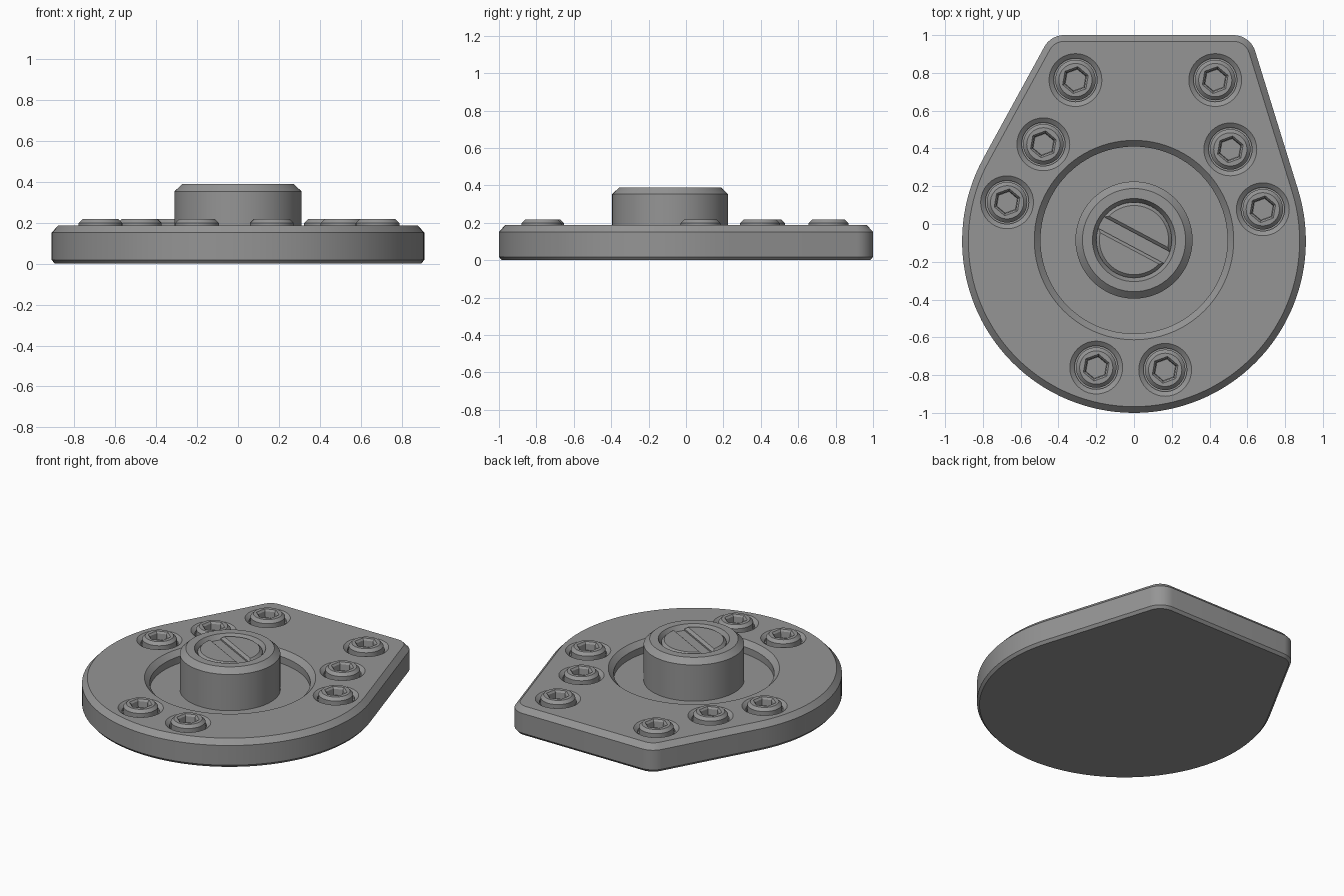
import bpy, bmesh
from math import sin, cos, pi, radians

if "Cube" in bpy.data.objects:
    bpy.data.objects.remove(bpy.data.objects["Cube"])

CY, R = -0.09, 0.91          # main disc centre and radius
FLOOR, TOP = 0.107, 0.187    # recess floor and plate top

# Dark grey finish
grey = bpy.data.materials.new("dark_grey")
grey.diffuse_color = (0.3, 0.3, 0.3, 1)
grey.use_nodes = True
grey.node_tree.nodes["Principled BSDF"].inputs["Base Color"].default_value = grey.diffuse_color


def add_object(name, bm):
    bmesh.ops.recalc_face_normals(bm, faces=bm.faces[:])
    me = bpy.data.meshes.new(name)
    bm.to_mesh(me)
    bm.free()
    me.materials.append(grey)
    ob = bpy.data.objects.new(name, me)
    bpy.context.collection.objects.link(ob)
    return ob


def loft(name, rings):
    """Skin closed rings of points and cap both ends."""
    bm = bmesh.new()
    loops = [[bm.verts.new(p) for p in ring] for ring in rings]
    n = len(loops[0])
    for a, b in zip(loops, loops[1:]):
        for i in range(n):
            j = (i + 1) % n
            bm.faces.new((a[i], a[j], b[j], b[i]))
    bm.faces.new(loops[0][::-1])
    bm.faces.new(loops[-1])
    return add_object(name, bm)


def lathe(name, profile, x, y, n=64, turn=0.0):
    """Revolve (radius, z) pairs about a vertical axis at x, y."""
    return loft(name, [[(x + r * cos(turn + 2 * pi * i / n),
                         y + r * sin(turn + 2 * pi * i / n), z)
                        for i in range(n)] for r, z in profile])


def cut(ob, cutters):
    for c in cutters:
        m = ob.modifiers.new("cut", 'BOOLEAN')
        m.operation, m.solver, m.object = 'DIFFERENCE', 'EXACT', c
    dg = bpy.context.evaluated_depsgraph_get()
    me = bpy.data.meshes.new_from_object(ob.evaluated_get(dg))
    ob.modifiers.clear()
    ob.data = me
    for c in cutters:
        bpy.data.objects.remove(c)


def smooth(ob):
    bpy.ops.object.select_all(action='DESELECT')
    ob.select_set(True)
    bpy.context.view_layer.objects.active = ob
    bpy.ops.object.shade_smooth_by_angle(angle=radians(25))


# Plate outline: large arc plus two rounded corners, straight lines between
LEFT, RIGHT, FILLET = radians(151.3), radians(17.2), 0.12


def corner(angle):
    y = 1 - FILLET
    x = (R - FILLET - sin(angle) * (y - CY)) / cos(angle)
    return x, y


def outline(inset, z):
    arcs = [((0, CY), R, LEFT, RIGHT + 2 * pi, 80),
            (corner(RIGHT), FILLET, RIGHT, pi / 2, 10),
            (corner(LEFT), FILLET, pi / 2, LEFT, 10)]
    pts = []
    for (x, y), r, a0, a1, n in arcs:
        for i in range(n + 1):
            a = a0 + (a1 - a0) * i / n
            pts.append((x + (r - inset) * cos(a), y + (r - inset) * sin(a), z))
    return pts


plate = loft("base_plate", [outline(0.015, 0), outline(0, 0.018),
                            outline(0, 0.152), outline(0.033, TOP)])

screws = [(-0.31, 0.762), (0.43, 0.762), (-0.48, 0.422), (0.51, 0.395),
          (-0.672, 0.115), (0.682, 0.078), (-0.20, -0.76), (0.165, -0.772)]

# Round recess and countersunk screw holes
cutters = [lathe("recess_cutter", [(0.495, FLOOR), (0.495, TOP - 0.033),
                                   (0.528, TOP), (0.528, 0.3)], 0, -0.085, 96)]
for x, y in screws:
    cutters.append(lathe("hole_cutter", [(0.115, 0.15), (0.115, 0.167),
                                         (0.14, TOP), (0.14, 0.3)], x, y, 40))
cut(plate, cutters)
smooth(plate)

# Cap screws with hexagonal sockets
for k, (x, y) in enumerate(screws):
    head = lathe(f"cap_screw_{k + 1}", [(0.107, 0.12), (0.107, 0.198),
                                        (0.088, 0.217)], x, y, 40)
    cut(head, [lathe("hex_cutter", [(0.058, 0.165), (0.062, 0.205),
                                    (0.074, 0.219), (0.074, 0.3)],
                     x, y, 6, radians(20))])
    smooth(head)

# Central boss with a shallow pocket
boss = lathe("central_boss", [(0.31, FLOOR - 0.01), (0.31, 0.353), (0.273, 0.388),
                              (0.22, 0.388), (0.2, 0.355)], 0, -0.085, 64)
smooth(boss)

# Slotted screw inside the boss
slotted = lathe("slotted_screw", [(0.2, 0.3), (0.2, 0.365), (0.183, 0.382)],
                0, -0.085, 64)
ca, sa = cos(radians(-28)), sin(radians(-28))
slot = loft("slot_cutter", [[(u * ca - v * sa, -0.085 + u * sa + v * ca, z)
                             for u, v in ((-0.3, -w), (0.3, -w), (0.3, w), (-0.3, w))]
                            for w, z in ((0.034, 0.325), (0.034, 0.366),
                                         (0.052, 0.384), (0.052, 0.42))])
cut(slotted, [slot])
smooth(slotted)
